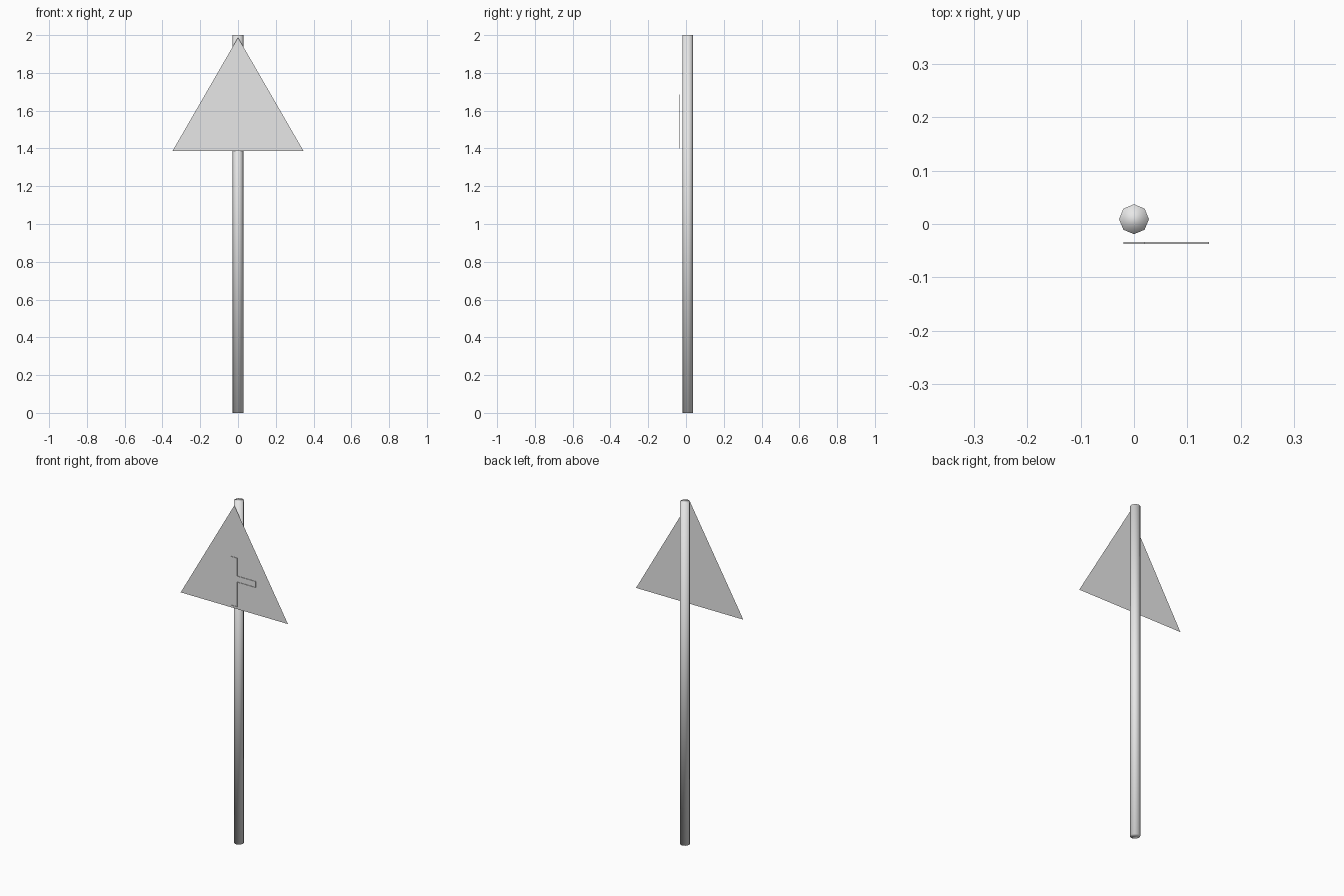
import bpy

cube = bpy.data.objects.get("Cube")
if cube:
    bpy.data.objects.remove(cube, do_unlink=True)

# One plain light grey for everything
grey = bpy.data.materials.new("light grey")
grey.use_nodes = True
colour = (0.8, 0.8, 0.8, 1)
grey.diffuse_color = colour
grey.node_tree.nodes["Principled BSDF"].inputs["Base Color"].default_value = colour

POLE_Y = 0.009
SIGN_Y = -0.034
FRONT_Y = -0.037


def add_mesh(name, verts, faces):
    mesh = bpy.data.meshes.new(name)
    mesh.from_pydata(verts, [], faces)
    mesh.materials.append(grey)
    obj = bpy.data.objects.new(name, mesh)
    bpy.context.collection.objects.link(obj)
    return obj


# Eight-sided pole, smooth all over including its caps
bpy.ops.mesh.primitive_cylinder_add(vertices=8, radius=0.028, depth=2,
                                    location=(0, POLE_Y, 1))
pole = bpy.context.object
pole.name = "pole"
pole.data.materials.append(grey)
bpy.ops.object.shade_smooth()

# Flat triangular sign sheet
corners = [(-0.347, 1.386), (0.347, 1.386), (0, 1.987)]
add_mesh("sign_plate", [(x, SIGN_Y, z) for x, z in corners], [(0, 1, 2)])

# Thin raised rim of the junction symbol: an upright with a branch to one side
path = [(-0.02, 1.685), (0.02, 1.685), (0.02, 1.58), (0.14, 1.58),
        (0.14, 1.545), (0.02, 1.545), (0.02, 1.40), (-0.02, 1.40),
        (-0.02, 1.44)]
n = len(path)
rim = [(x, y, z) for y in (SIGN_Y, FRONT_Y) for x, z in path]
add_mesh("symbol_rim", rim,
         [(i, i + 1, n + i + 1, n + i) for i in range(n - 1)])
